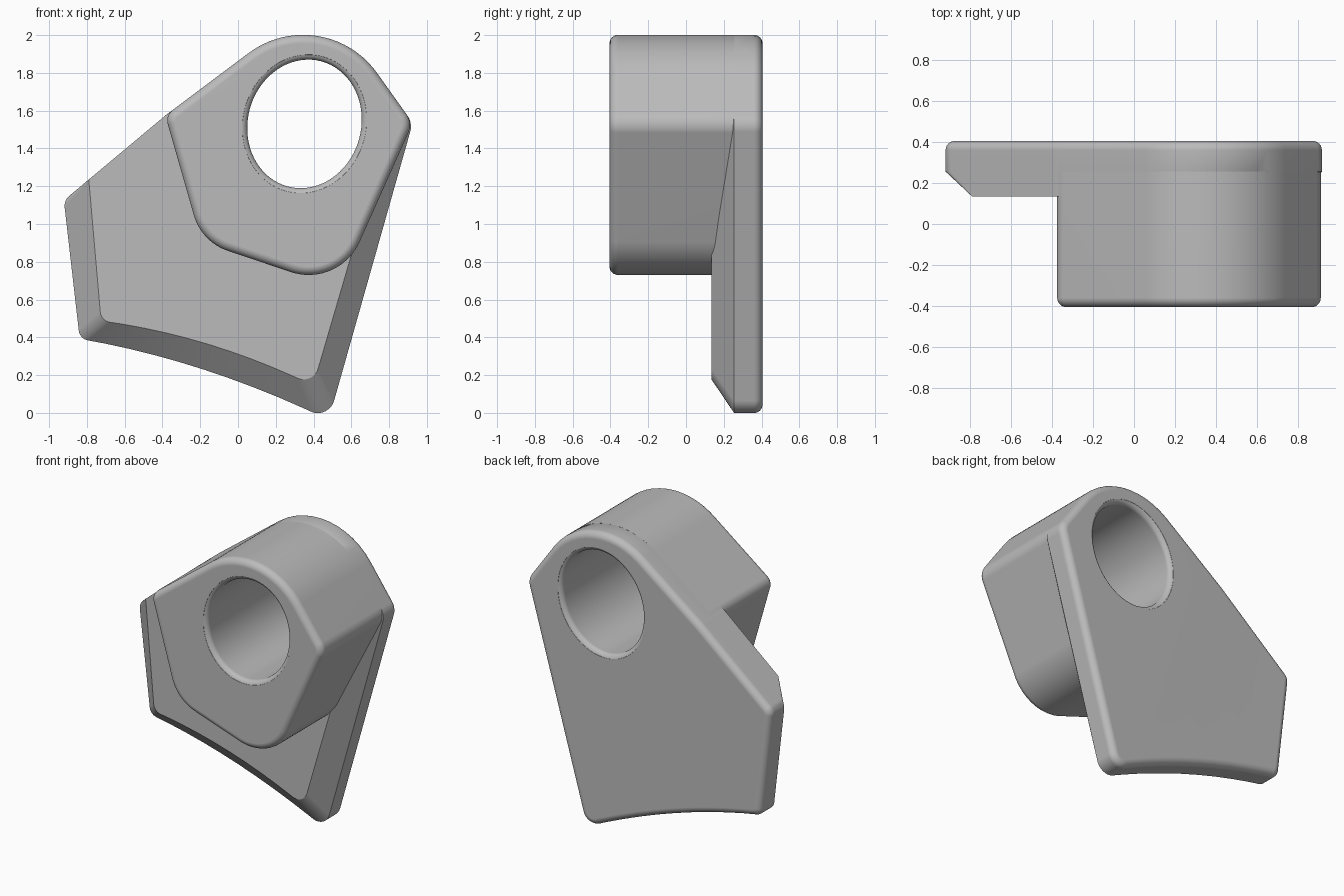
import bpy, bmesh, math
from mathutils import Vector as V

if "Cube" in bpy.data.objects:
    bpy.data.objects.remove(bpy.data.objects["Cube"])

grey = bpy.data.materials.new("plain grey")
grey.use_nodes = True
grey.diffuse_color = (0.5, 0.5, 0.5, 1)
grey.node_tree.nodes["Principled BSDF"].inputs["Base Color"].default_value = (0.5, 0.5, 0.5, 1)


def rounded(corners, steps=12):
    """Closed x-z outline from (x, z, radius) corners; radius 0 keeps one point."""
    points = []
    for i, (x, z, r) in enumerate(corners):
        p = V((x, z))
        if r == 0:
            points.append(p)
            continue
        a = (V(corners[i - 1][:2]) - p).normalized()
        b = (V(corners[(i + 1) % len(corners)][:2]) - p).normalized()
        half = a.angle(b) / 2
        centre = p + (a + b).normalized() * r / math.sin(half)
        start = p + a * r / math.tan(half) - centre
        end = p + b * r / math.tan(half) - centre
        turn = math.atan2(start.x * end.y - start.y * end.x, start.dot(end))
        for k in range(steps + 1):
            t = turn * k / steps
            c, s = math.cos(t), math.sin(t)
            points.append(centre + V((start.x * c - start.y * s, start.x * s + start.y * c)))
    return points


def inset(points, d):
    """Move a counter-clockwise outline inward by d."""
    result = []
    for i, p in enumerate(points):
        a = (p - points[i - 1]).normalized()
        b = (points[(i + 1) % len(points)] - p).normalized()
        t = (a + b).normalized()
        result.append(p + V((-t.y, t.x)) * d)
    return result


def sag(p0, p1, p2, n=10):
    """Inner points of the curved lower edge."""
    for k in range(1, n):
        t = k / n
        q = V(p0) * (1 - t) ** 2 + V(p1) * 2 * t * (1 - t) + V(p2) * t * t
        yield (q.x, q.y, 0)


def loft(name, rings):
    """Solid through (y, outline) rings."""
    bm = bmesh.new()
    loops = [[bm.verts.new((p.x, y, p.y)) for p in pts] for y, pts in rings]
    for a, b in zip(loops, loops[1:]):
        for i in range(len(a)):
            bm.faces.new((a[i - 1], a[i], b[i], b[i - 1]))
    bm.faces.new(loops[0])
    bm.faces.new(loops[-1][::-1])
    bmesh.ops.recalc_face_normals(bm, faces=bm.faces)
    mesh = bpy.data.meshes.new(name)
    bm.to_mesh(mesh)
    bm.free()
    mesh.materials.append(grey)
    obj = bpy.data.objects.new(name, mesh)
    bpy.context.collection.objects.link(obj)
    return obj


def fillet(points, y, r, side, steps=6):
    """Rings rounding the rim at depth y; side is -1 for front, 1 for back."""
    rings = []
    for k in range(steps + 1):
        t = math.pi / 2 * k / steps
        rings.append((y - side * r * (1 - math.cos(t)), inset(points, r * (1 - math.sin(t)))))
    return rings


HALF = 0.405

# Backing plate with chamfered front edges
left, mid, right = (-0.838, 0.392), (-0.18, 0.28), (0.48, -0.037)
outer = rounded([(-0.922, 1.125, 0.07), (*left, 0.06), *sag(left, mid, right),
                 (*right, 0.09), (0.925, 1.535, 0.1), (0.45, 2.2, 0.48),
                 (-0.385, 1.574, 0.5)])
left, mid, right = (-0.725, 0.487), (-0.15, 0.41), (0.398, 0.145)
inner = rounded([(-0.79, 1.2354, 0.004), (*left, 0.06), *sag(left, mid, right),
                 (*right, 0.08), (0.80, 1.52, 0.08), (0.44, 2.15, 0.42),
                 (-0.385, 1.574, 0.5)])
plate = loft("backing_plate", fillet(outer, HALF, 0.045, 1) + [(0.255, outer), (0.135, inner)])

# Thick boss around the hole
boss_outline = rounded([(-0.385, 1.574, 0.07), (-0.193, 0.905, 0.28), (0.534, 0.66, 0.295),
                        (0.925, 1.535, 0.1), (0.45, 2.2, 0.48)], 20)
boss = loft("boss", fillet(boss_outline, -HALF, 0.045, -1) + [(0.256, boss_outline)])


# Oval hole cutter with flared ends
def oval(grow, n=72, lean=math.radians(15)):
    pts = []
    for k in range(n):
        t = math.tau * k / n
        u, v = (0.30 + grow) * math.cos(t), (0.343 + grow) * math.sin(t)
        pts.append(V((0.352 + u * math.cos(lean) + v * math.sin(lean),
                      1.53 - u * math.sin(lean) + v * math.cos(lean))))
    return pts


rim = 0.035
front = [(-0.45, oval(0.05))]
for k in range(1, 7):
    s = math.pi / 2 * k / 6
    front.append((-HALF + rim - rim * math.cos(s), oval(rim - rim * math.sin(s))))
cutter = loft("hole_cutter", front + [(-y, pts) for y, pts in reversed(front)])
cutter.hide_render = True

for obj in (plate, boss):
    bpy.ops.object.select_all(action="DESELECT")
    bpy.context.view_layer.objects.active = obj
    obj.select_set(True)
    cut = obj.modifiers.new("hole", "BOOLEAN")
    cut.operation = "DIFFERENCE"
    cut.solver = "EXACT"
    cut.object = cutter
    bpy.ops.object.modifier_apply(modifier=cut.name)
    bpy.ops.object.shade_smooth_by_angle(angle=math.radians(28))
    weighted = obj.modifiers.new("even_shading", "WEIGHTED_NORMAL")
    weighted.keep_sharp = True
bpy.data.objects.remove(cutter)
